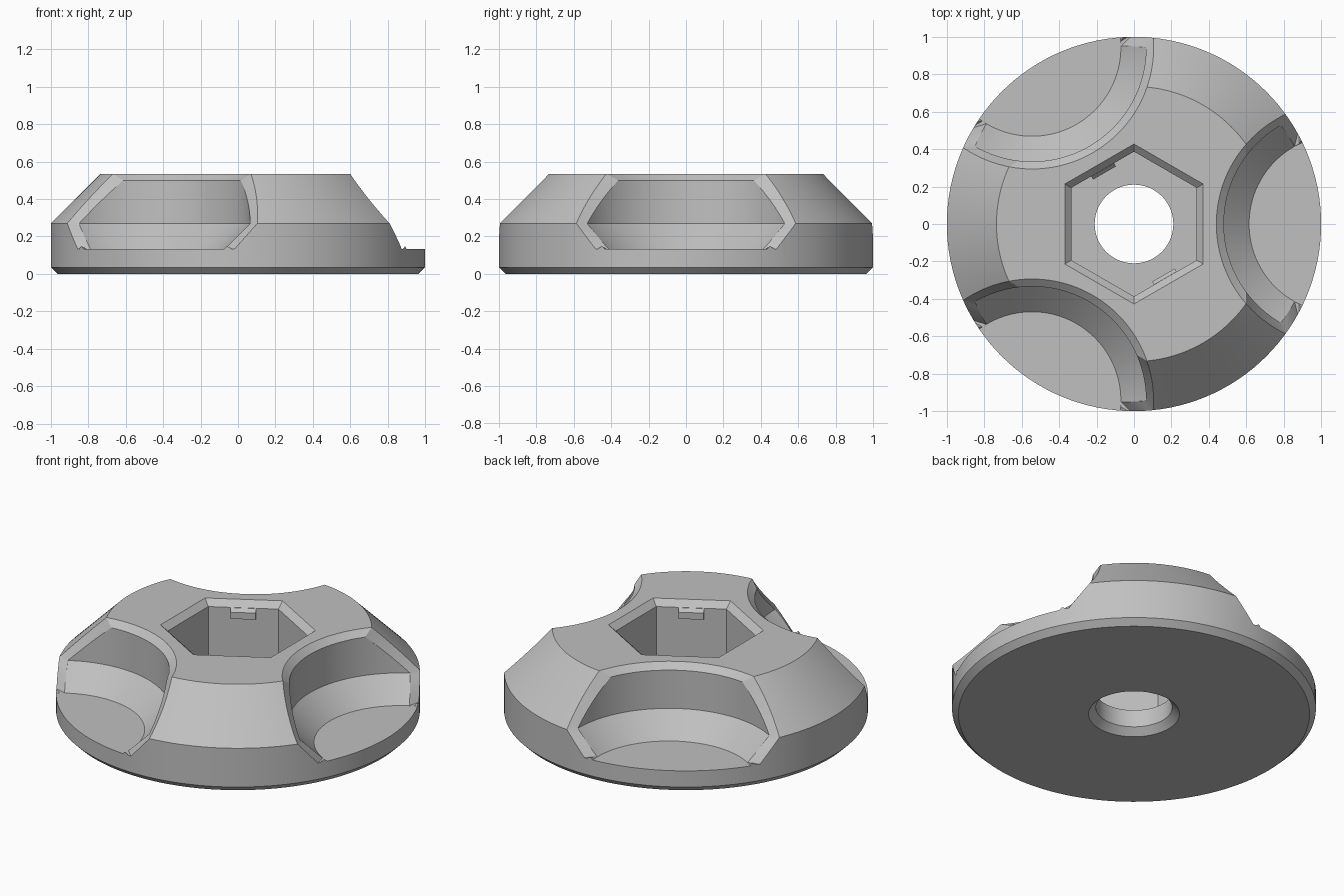
import bpy, bmesh, math
from mathutils import Matrix

if "Cube" in bpy.data.objects:
    bpy.data.objects.remove(bpy.data.objects["Cube"])

grey = bpy.data.materials.new("light_grey")
grey.diffuse_color = (0.53, 0.53, 0.53, 1)
grey.use_nodes = True
grey.node_tree.nodes["Principled BSDF"].inputs["Base Color"].default_value = grey.diffuse_color


def make(name, bm):
    bmesh.ops.recalc_face_normals(bm, faces=bm.faces[:])
    me = bpy.data.meshes.new(name)
    bm.to_mesh(me)
    bm.free()
    ob = bpy.data.objects.new(name, me)
    bpy.context.collection.objects.link(ob)
    me.materials.append(grey)
    return ob


def lathe(name, profile, cx=0.0, closed=False, steps=128):
    """Spin an (r, z) profile around a vertical axis at x = cx."""
    bm = bmesh.new()
    vs = [bm.verts.new((cx + r, 0, z)) for r, z in profile]
    pairs = list(zip(vs, vs[1:])) + ([(vs[-1], vs[0])] if closed else [])
    es = [bm.edges.new(p) for p in pairs]
    bmesh.ops.spin(bm, geom=vs + es, axis=(0, 0, 1), cent=(cx, 0, 0),
                   steps=steps, angle=2 * math.pi)
    bmesh.ops.remove_doubles(bm, verts=bm.verts[:], dist=1e-5)
    return make(name, bm)


def cut(target, cutter):
    mod = target.modifiers.new("cut", 'BOOLEAN')
    mod.operation = 'DIFFERENCE'
    mod.solver = 'EXACT'
    mod.object = cutter
    bpy.context.view_layer.objects.active = target
    bpy.ops.object.modifier_apply(modifier=mod.name)
    bpy.data.objects.remove(cutter)


# Scoop axis distance, floor height and wall radius
CX, FLOOR, WALL = 1.09, 0.133, 0.61


def rim_curve(R, R_floor, r_top, z_top, r_side, z_side):
    """Half of a scoop rim, from the top centre down to the floor."""
    def angle(rad, r):
        return math.acos((CX * CX + rad * rad - r * r) / (2 * CX * rad))

    def at(rad, a, z):
        return (CX - rad * math.cos(a), rad * math.sin(a), z)
    a_top, a_side = angle(R, r_top), angle(R, r_side)
    pts = [at(R, a_top * i / 20, z_top) for i in range(21)]
    for i in range(1, 13):
        a = a_top + (a_side - a_top) * i / 12
        x, y, _ = at(R, a, 0)
        t = (math.hypot(x, y) - r_top) / (r_side - r_top)
        pts.append((x, y, z_top + (z_side - z_top) * t))
    for i in range(1, 7):
        rad = R + (R_floor - R) * i / 6
        z = z_side + (FLOOR + 0.0004 - z_side) * i / 6
        pts.append(at(rad, angle(rad, r_side), z))
    return pts


def chamfer_cutter():
    """Solid whose sloping band bevels the rim of a scoop."""
    outer = rim_curve(0.65, 0.53, 0.735, 0.535, 1.0, 0.27)
    inner = rim_curve(WALL, 0.475, 0.70, 0.50, 0.953, 0.262)
    low, high = [], []
    for p, q in zip(inner, outer):
        d = [b - a for a, b in zip(p, q)]
        low.append([a - 0.1 * k for a, k in zip(p, d)])
        high.append([b + 0.4 * k for b, k in zip(q, d)])
    # keep the two lower ends level with the floor
    low[-1][2] = high[-1][2] = FLOOR + 0.0004

    def full(half):
        return [(x, -y, z) for x, y, z in reversed(half[1:])] + half
    bm = bmesh.new()
    a = [bm.verts.new(p) for p in full(low)]
    b = [bm.verts.new(p) for p in full(high)]
    hub_in, hub_out = bm.verts.new((0.8, 0, 0.3)), bm.verts.new((1.5, 0, 0.9))
    n = len(a)
    for i in range(n):
        j = (i + 1) % n
        bm.faces.new((a[i], a[j], b[j]))
        bm.faces.new((a[i], b[j], b[i]))
        bm.faces.new((a[j], a[i], hub_in))
        bm.faces.new((b[i], b[j], hub_out))
    return make("rim_cutter", bm)


# Knob body with a through hole
body = lathe("knob_body", [(0.21, 0.04), (0.25, 0), (0.965, 0), (1, 0.035),
                           (1, 0.27), (0.735, 0.535), (0.21, 0.535)], closed=True)

# Three finger scoops with bevelled rims
for k in range(3):
    turn = Matrix.Rotation(k * 2 * math.pi / 3, 4, 'Z')
    scoop = lathe("scoop_cutter", [(0, FLOOR), (0.475, FLOOR), (WALL, 0.268),
                                   (WALL, 1), (0, 1)], cx=CX)
    rim = chamfer_cutter()
    for c in (scoop, rim):
        c.data.transform(turn)
        cut(body, c)

# Hexagonal pocket with a bevelled mouth
bm = bmesh.new()
rings = []
for apothem, z in [(0.335, 0.145), (0.335, 0.50), (0.37, 0.535), (0.40, 0.565)]:
    rad = apothem / math.cos(math.pi / 6)
    rings.append([bm.verts.new((rad * math.cos(math.radians(30 + 60 * i)),
                                rad * math.sin(math.radians(30 + 60 * i)), z))
                  for i in range(6)])
for lo, hi in zip(rings, rings[1:]):
    for i in range(6):
        j = (i + 1) % 6
        bm.faces.new((lo[i], lo[j], hi[j], hi[i]))
bm.faces.new(rings[0])
bm.faces.new(rings[-1])
cut(body, make("pocket_cutter", bm))

bpy.ops.object.select_all(action='DESELECT')
body.select_set(True)
bpy.context.view_layer.objects.active = body
bpy.ops.object.shade_smooth_by_angle(angle=math.radians(20))

# Two small retaining clips on opposite pocket walls
for deg in (120, 300):
    bm = bmesh.new()
    ends = [[bm.verts.new((x, y, z)) for x, z in
             [(0.34, 0.499), (0.334, 0.499), (0.315, 0.48), (0.315, 0.44), (0.34, 0.44)]]
            for y in (-0.07, 0.07)]
    for e in ends:
        bm.faces.new(e)
    for i in range(5):
        j = (i + 1) % 5
        bm.faces.new((ends[0][i], ends[0][j], ends[1][j], ends[1][i]))
    clip = make("pocket_clip", bm)
    clip.data.transform(Matrix.Rotation(math.radians(deg), 4, 'Z'))
